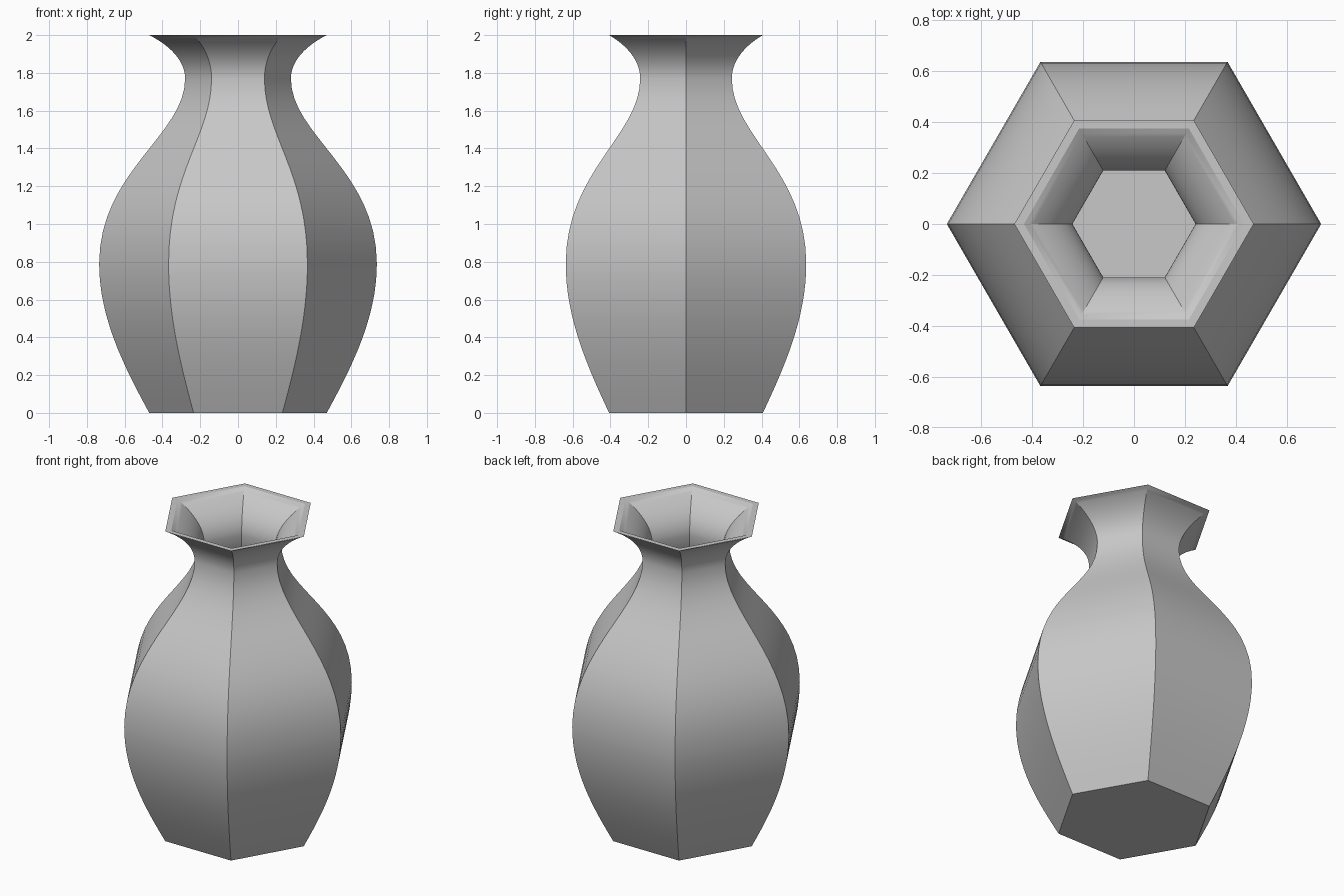
import bpy
import bmesh
from math import cos, sin, pi, radians
from mathutils import Vector
from mathutils.geometry import interpolate_bezier

cube = bpy.data.objects.get("Cube")
if cube:
    bpy.data.objects.remove(cube, do_unlink=True)

SIDES = 6
WALL = 0.038
FLOOR = 0.035

# Outer corner profile (radius, height): knots with their handles
SEGMENTS = [
    [(0.47, 0), (0.60, 0.24), (0.735, 0.50), (0.735, 0.79)],
    [(0.735, 0.79), (0.735, 1.28), (0.28, 1.47), (0.28, 1.77)],
    [(0.28, 1.77), (0.28, 1.87), (0.37, 1.95), (0.47, 2)],
]
outer = []
for seg in SEGMENTS:
    pts = interpolate_bezier(*[Vector(p) for p in seg], 17)
    outer += pts[1:] if outer else pts

# Inner wall runs back down from the rim to the floor
inner = [Vector((p.x - WALL, p.y)) for p in reversed(outer) if p.y > FLOOR + 0.01]
inner.append(Vector((outer[0].x - WALL + 0.02, FLOOR)))

# Sweep the closed wall profile around the hexagon
bm = bmesh.new()
rings = []
for r, z in outer + inner:
    rings.append([bm.verts.new((r * cos(2 * pi * i / SIDES),
                                r * sin(2 * pi * i / SIDES), z))
                  for i in range(SIDES)])
for low, high in zip(rings, rings[1:]):
    for i in range(SIDES):
        j = (i + 1) % SIDES
        bm.faces.new((low[i], low[j], high[j], high[i]))

# Base underside and inner floor
bm.faces.new(rings[0][::-1])
bm.faces.new(rings[-1])
bm.normal_update()

mesh = bpy.data.meshes.new("vase")
bm.to_mesh(mesh)
bm.free()
vase = bpy.data.objects.new("vase", mesh)
bpy.context.collection.objects.link(vase)

# Plain grey clay
grey = (0.58, 0.58, 0.58, 1)
mat = bpy.data.materials.new("grey clay")
mat.use_nodes = True
mat.diffuse_color = grey
mat.node_tree.nodes["Principled BSDF"].inputs["Base Color"].default_value = grey
mesh.materials.append(mat)

# Smooth along the curve, crisp at the corners
bpy.ops.object.select_all(action='DESELECT')
vase.select_set(True)
bpy.context.view_layer.objects.active = vase
bpy.ops.object.shade_smooth_by_angle(angle=radians(30))
